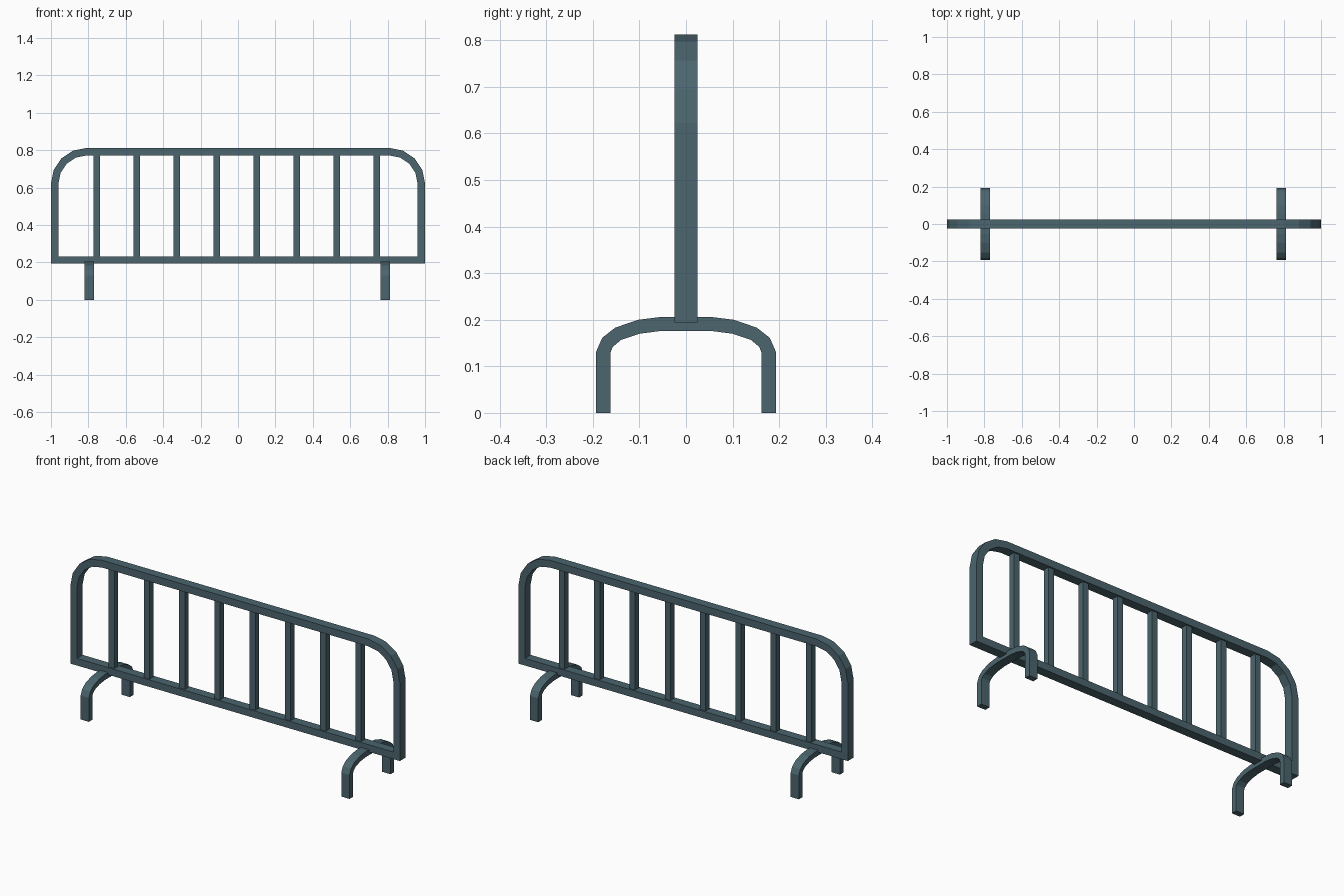
import bpy, bmesh, math

if "Cube" in bpy.data.objects:
    bpy.data.objects.remove(bpy.data.objects["Cube"])

steel = bpy.data.materials.new("blue_grey_steel")
steel.diffuse_color = (0.07, 0.13, 0.155, 1)
steel.use_nodes = True
steel.node_tree.nodes["Principled BSDF"].inputs["Base Color"].default_value = steel.diffuse_color


def finish(name, bm):
    bmesh.ops.recalc_face_normals(bm, faces=bm.faces)
    mesh = bpy.data.meshes.new(name)
    bm.to_mesh(mesh)
    bm.free()
    mesh.materials.append(steel)
    obj = bpy.data.objects.new(name, mesh)
    bpy.context.collection.objects.link(obj)
    return obj


def bar(name, x0, x1, y0, y1, z0, z1):
    bm = bmesh.new()
    bmesh.ops.create_cube(bm, size=1)
    for v in bm.verts:
        v.co = (x1 if v.co.x > 0 else x0, y1 if v.co.y > 0 else y0, z1 if v.co.z > 0 else z0)
    return finish(name, bm)


def arch(name, outer, inner, half, place):
    """Bent square tube: outer and inner half outlines, mirrored, then swept by its depth."""
    def full(pts):
        return [(-a, b) for a, b in pts] + pts[::-1]
    bm = bmesh.new()
    rings = []
    for (a, b), (c, d) in zip(full(outer), full(inner)):
        rings.append([bm.verts.new(place(*p)) for p in
                      ((a, -half, b), (a, half, b), (c, half, d), (c, -half, d))])
    for r, s in zip(rings, rings[1:]):
        for i in range(4):
            j = (i + 1) % 4
            bm.faces.new((r[i], r[j], s[j], s[i]))
    bm.faces.new(rings[0])
    bm.faces.new(rings[-1])
    return finish(name, bm)


def corner(r):
    return [(0.81 + r * math.cos(math.radians(22.5 * i)),
             0.622 + r * math.sin(math.radians(22.5 * i))) for i in range(5)]


# Rounded outer frame and bottom rail
arch("outer_frame", [(1.0, 0.194)] + corner(0.19), [(0.96, 0.194)] + corner(0.15),
     0.025, lambda a, d, b: (a, d, b))
bar("bottom_rail", -0.965, 0.965, -0.025, 0.025, 0.194, 0.233)

# Upright bars
for i in range(8):
    x = -0.756 + i * 0.214
    bar("upright_bar", x - 0.017, x + 0.017, -0.017, 0.017, 0.225, 0.78)

# Arched feet
foot_out = [(0.193, 0), (0.193, 0.131), (0.18, 0.161), (0.152, 0.183), (0.102, 0.2), (0.053, 0.206)]
foot_in = [(0.162, 0), (0.162, 0.13), (0.157, 0.142), (0.139, 0.157), (0.1, 0.17), (0.053, 0.176)]
for x in (-0.795, 0.787):
    arch("arched_foot", foot_out, foot_in, 0.025, lambda a, d, b, x=x: (x + d, a, b))
